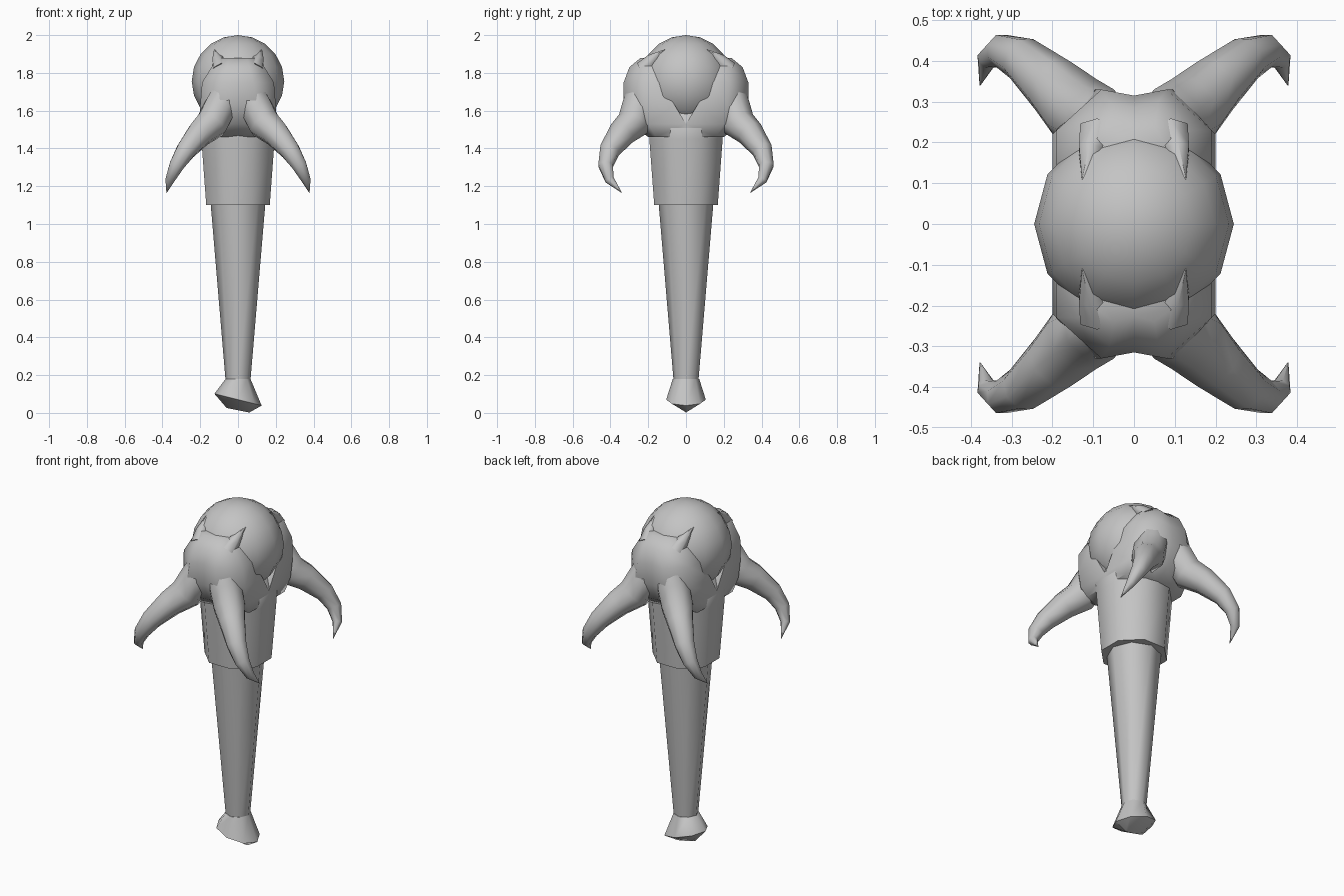
import bpy, bmesh, math
from mathutils import Vector

if "Cube" in bpy.data.objects:
    bpy.data.objects.remove(bpy.data.objects["Cube"], do_unlink=True)

stone = bpy.data.materials.new("grey_stone")
GREY = (0.55, 0.55, 0.55, 1)
stone.diffuse_color = GREY
stone.use_nodes = True
stone.node_tree.nodes["Principled BSDF"].inputs["Base Color"].default_value = GREY


def finish(name, bm, angle=60):
    bmesh.ops.remove_doubles(bm, verts=bm.verts, dist=0.0005)
    bmesh.ops.recalc_face_normals(bm, faces=bm.faces)
    mesh = bpy.data.meshes.new(name)
    bm.to_mesh(mesh)
    bm.free()
    mesh.materials.append(stone)
    obj = bpy.data.objects.new(name, mesh)
    bpy.context.collection.objects.link(obj)
    bpy.ops.object.select_all(action="DESELECT")
    obj.select_set(True)
    bpy.context.view_layer.objects.active = obj
    bpy.ops.object.shade_smooth_by_angle(angle=math.radians(angle))


def loft(name, rings, sx=1, sy=1, angle=60):
    """Skin a row of equal-length rings and cap both ends."""
    bm = bmesh.new()
    rows = [[bm.verts.new((p[0] * sx, p[1] * sy, p[2])) for p in r] for r in rings]
    n = len(rows[0])
    for a, b in zip(rows, rows[1:]):
        for i in range(n):
            j = (i + 1) % n
            bm.faces.new((a[i], a[j], b[j], b[i]))
    bm.faces.new(rows[0])
    bm.faces.new(rows[-1])
    finish(name, bm, angle)


def ring(rx, ry, z, tilt=0.0, turn=0.0, n=8):
    pts = []
    for i in range(n):
        a = math.tau * i / n + turn
        x = rx * math.cos(a)
        pts.append((x, ry * math.sin(a), z - tilt * x))
    return pts


def tube(path, normal, n=8):
    """Rings of (point, radius) around a path, kept untwisted by a fixed normal."""
    pts = [Vector(p) for p, r in path]
    rings = []
    for i, (p, r) in enumerate(path):
        t = (pts[min(i + 1, len(pts) - 1)] - pts[max(i - 1, 0)]).normalized()
        u = t.cross(normal).normalized()
        v = t.cross(u)
        rings.append([pts[i] + r * (math.cos(math.tau * k / n) * u
                                    + math.sin(math.tau * k / n) * v) for k in range(n)])
    return rings


# Skewed pommel, tapered grip and collar
loft("pommel", [ring(0.06, 0.006, 0.014, 0.2), ring(0.125, 0.105, 0.07, 0.25),
                ring(0.066, 0.07, 0.18)])
loft("grip", [ring(0.065, 0.065, 0.16), ring(0.145, 0.145, 1.11)])
eighth = math.pi / 8
loft("collar", [ring(r, r, z, turn=eighth) for r, z in
                ((0.14, 1.1), (0.182, 1.1), (0.21, 1.45), (0.215, 1.54), (0.17, 1.6))], angle=50)

# Round head
bm = bmesh.new()
bmesh.ops.create_uvsphere(bm, u_segments=12, v_segments=10, radius=0.245)
bmesh.ops.translate(bm, verts=bm.verts, vec=(0, 0, 1.755))
finish("round_head", bm)

# Claw mount sections: height, half width, front, ridge half width, side, back
MOUNT = ((1.46, 0.19, -0.20, 0.10, -0.16, 0.0),
         (1.53, 0.20, -0.29, 0.12, -0.20, 0.0),
         (1.63, 0.20, -0.33, 0.10, -0.22, -0.06),
         (1.75, 0.19, -0.33, 0.08, -0.23, -0.14),
         (1.83, 0.14, -0.30, 0.06, -0.23, -0.16),
         (1.88, 0.09, -0.24, 0.05, -0.21, -0.17))
mount_rings = []
for z, w, front, ridge, side, back in MOUNT:
    half = [(ridge, front, z), (w, side, z), (w, back, z)]
    mirrored = [(-x, y, h) for x, y, h in reversed(half)]
    mount_rings.append([(0, front + 0.015, z)] + half + mirrored)

# Curling horn and small gripping point, one for each corner
HORN = (((0.06, -0.24, 1.74), 0.06), ((0.09, -0.25, 1.63), 0.09),
        ((0.14, -0.28, 1.53), 0.09), ((0.20, -0.34, 1.48), 0.074),
        ((0.275, -0.405, 1.39), 0.056), ((0.325, -0.425, 1.31), 0.042),
        ((0.36, -0.405, 1.235), 0.026), ((0.378, -0.34, 1.165), 0.001))
horn_rings = tube(HORN, Vector((0.8, 0.35, 0.4)))
POINT = (((0.09, -0.22, 1.82), 0.05), ((0.108, -0.18, 1.87), 0.032),
         ((0.127, -0.11, 1.925), 0.001))
point_rings = tube(POINT, Vector((1, 0, 0)), 6)

for sy, end in ((1, "front"), (-1, "back")):
    loft(end + "_claw_mount", mount_rings, 1, sy)
    for sx, side in ((1, "left"), (-1, "right")):
        loft(f"{end}_{side}_horn", horn_rings, sx, sy, 75)
        loft(f"{end}_{side}_grip_point", point_rings, sx, sy)
